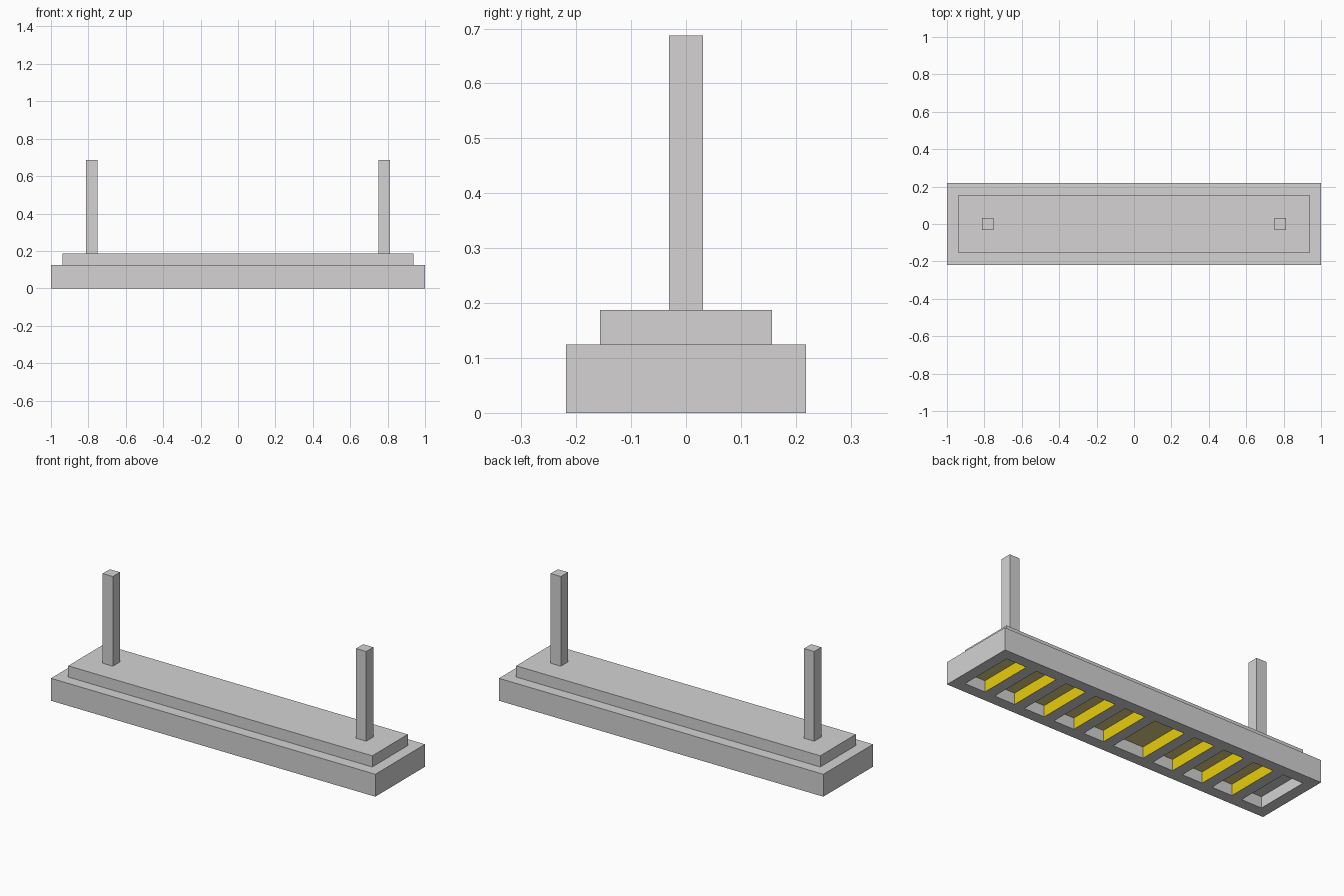
import bpy, bmesh
from mathutils import Vector

U = 1 / 16  # modelling unit

cube = bpy.data.objects.get("Cube")
if cube:
    bpy.data.objects.remove(cube, do_unlink=True)


def material(name, rgb):
    m = bpy.data.materials.new(name)
    m.use_nodes = True
    m.diffuse_color = (*rgb, 1)
    m.node_tree.nodes["Principled BSDF"].inputs["Base Color"].default_value = (*rgb, 1)
    return m


grey = material("stone grey", (0.66, 0.65, 0.65))
yellow = material("yellow", (0.8, 0.61, 0.004))
olive = material("dull yellow", (0.74, 0.63, 0.25))


def finish(bm, name, mats):
    mesh = bpy.data.meshes.new(name)
    bm.to_mesh(mesh)
    bm.free()
    for m in mats:
        mesh.materials.append(m)
    ob = bpy.data.objects.new(name, mesh)
    bpy.context.collection.objects.link(ob)
    return ob


def box_bm(size, centre_x, bottom):
    """Box in units, standing on the given height."""
    bm = bmesh.new()
    bmesh.ops.create_cube(bm, size=1)
    for v in bm.verts:
        v.co = Vector((v.co.x * size[0] + centre_x, v.co.y * size[1],
                       (v.co.z + 0.5) * size[2] + bottom)) * U
    return bm


# Base with a row of slots recessed into its underside
bm = box_bm((32, 7, 2), 0, 0)


def underside():
    return [f for f in bm.faces if f.normal.z < -0.9]


def cut(co, no):
    faces = underside()
    edges = {e for f in faces for e in f.edges}
    verts = {v for f in faces for v in f.verts}
    bmesh.ops.bisect_plane(bm, geom=[*faces, *edges, *verts], plane_co=co, plane_no=no)
    bm.normal_update()


bm.normal_update()
for y in (-2.5, 2.5):
    cut((0, y * U, 0), (0, 1, 0))

# Slots run from the left end; the sixth is one unit wider
slots, start = [], 1
for i in range(10):
    width = 3 if i == 5 else 2
    slots.append(((16 - start - width) * U, (16 - start) * U))
    start += width + 1
for edge in [x for slot in slots for x in slot]:
    cut((edge, 0, 0), (1, 0, 0))


def in_slot(f):
    c = f.calc_center_median()
    return abs(c.y) < 2 * U and any(a < c.x < b for a, b in slots)


openings = [f for f in underside() if in_slot(f)]
bmesh.ops.inset_individual(bm, faces=openings, thickness=0, depth=-U)
bm.normal_update()

# Yellow rib sides and duller slot ceilings, except in the last slot
for f in bm.faces:
    c = f.calc_center_median()
    if abs(f.normal.x) > 0.9 and abs(c.x) < 14.5 * U:
        f.material_index = 1
    elif f.normal.z < -0.9 and c.z > U / 2 and c.x > slots[-1][1]:
        f.material_index = 2
finish(bm, "base", [grey, yellow, olive])

# Raised step and the two posts
finish(box_bm((30, 5, 1), 0, 2), "raised_step", [grey])
for name, side in (("left_post", 1), ("right_post", -1)):
    finish(box_bm((1, 1, 8), side * 12.5, 3), name, [grey])
